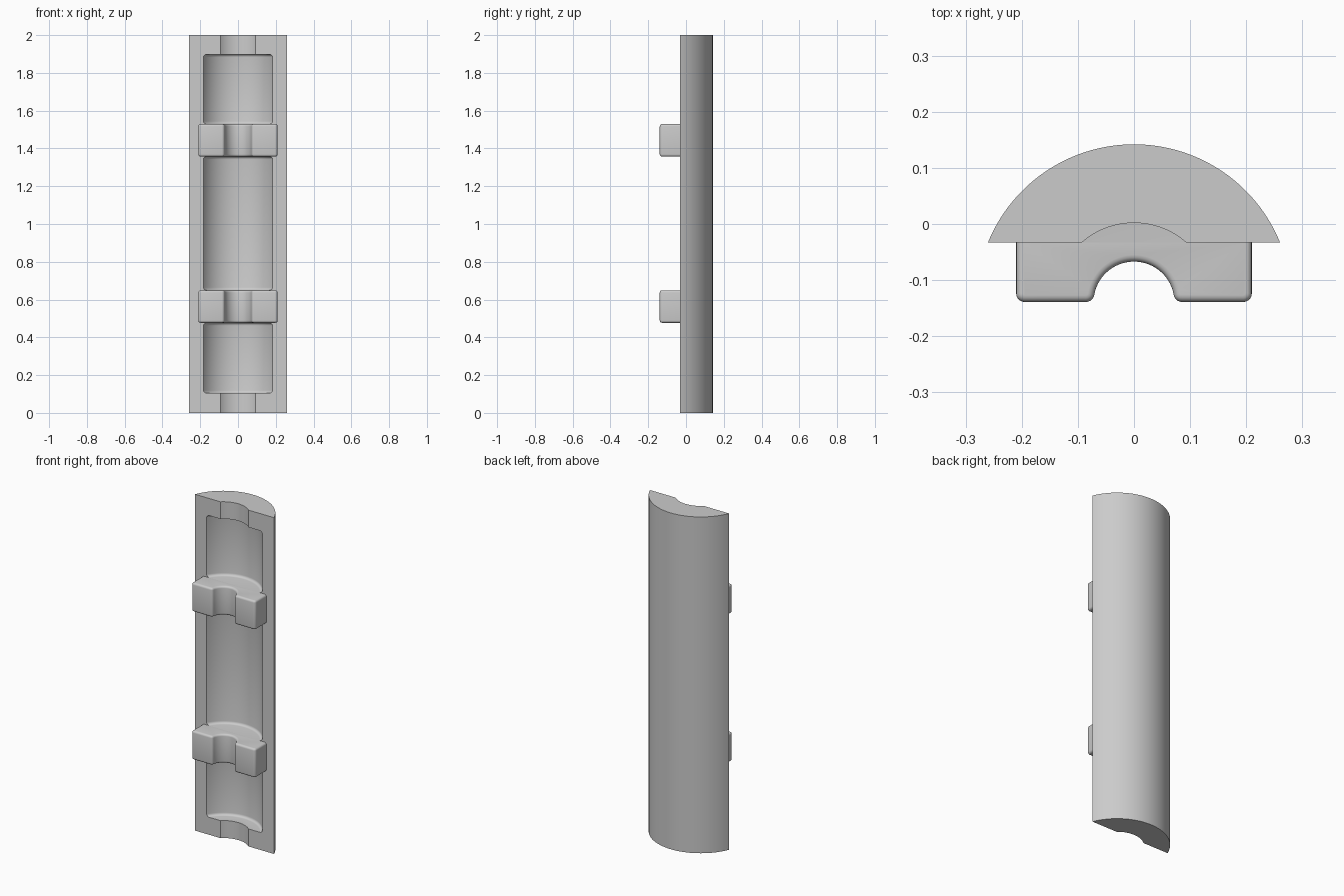
import bpy, bmesh
from math import sin, cos, radians, degrees, asin, sqrt

if "Cube" in bpy.data.objects:
    bpy.data.objects.remove(bpy.data.objects["Cube"])

AXIS_Y = -0.139      # shared axis of every round surface
FACE_Y = -0.033      # flat split face
R_OUTER, R_CAVITY, R_GROOVE, R_HOLE = 0.281, 0.2115, 0.141, 0.072
CAVITY_ENDS = (0.104, 1.898)
CLAMP_MIDS, CLAMP_HALF = (0.563, 1.443), 0.086

grey = bpy.data.materials.new("plain grey")
grey.use_nodes = True
colour = (0.6, 0.6, 0.6, 1)
grey.diffuse_color = colour
grey.node_tree.nodes["Principled BSDF"].inputs["Base Color"].default_value = colour


def arc(cx, cy, r, a0, a1, n):
    steps = [radians(a0 + (a1 - a0) * i / n) for i in range(n + 1)]
    return [(cx + r * cos(a), cy + r * sin(a)) for a in steps]


def finish(bm, name):
    bmesh.ops.recalc_face_normals(bm, faces=bm.faces)
    mesh = bpy.data.meshes.new(name)
    bm.to_mesh(mesh)
    bm.free()
    mesh.materials.append(grey)
    ob = bpy.data.objects.new(name, mesh)
    bpy.context.collection.objects.link(ob)
    return ob


def prism(points, z0, z1):
    bm = bmesh.new()
    base = bm.faces.new([bm.verts.new((x, y, z0)) for x, y in points])
    top = bmesh.ops.extrude_face_region(bm, geom=[base], use_keep_orig=True)["geom"]
    moved = [v for v in top if isinstance(v, bmesh.types.BMVert)]
    bmesh.ops.translate(bm, verts=moved, vec=(0, 0, z1 - z0))
    bmesh.ops.recalc_face_normals(bm, faces=bm.faces)
    return bm


def rim_edges(bm):
    return [e for e in bm.edges if abs(e.verts[0].co.z - e.verts[1].co.z) < 1e-5]


def smooth(ob):
    bpy.ops.object.select_all(action="DESELECT")
    ob.select_set(True)
    bpy.context.view_layer.objects.active = ob
    bpy.ops.object.shade_smooth_by_angle(angle=radians(35))


def cut_round(target, radius, z0, z1, fillet=0):
    bm = prism(arc(0, AXIS_Y, radius, 0, 360, 96)[:-1], z0, z1)
    if fillet:
        bmesh.ops.bevel(bm, geom=rim_edges(bm), offset=fillet, segments=4,
                        profile=0.5, affect="EDGES")
    cutter = finish(bm, "cutter")
    cutter.hide_render = True
    mod = target.modifiers.new("cut", "BOOLEAN")
    mod.operation, mod.solver, mod.object = "DIFFERENCE", "EXACT", cutter
    bpy.context.view_layer.objects.active = target
    bpy.ops.object.modifier_apply(modifier=mod.name)
    bpy.data.objects.remove(cutter)


# Half shell: circular segment with three pockets and an open groove at each end
start = degrees(asin((FACE_Y - AXIS_Y) / R_OUTER))
shell = finish(prism(arc(0, AXIS_Y, R_OUTER, start, 180 - start, 72), 0, 2), "half_shell")
stops = [CAVITY_ENDS[0]]
for mid in CLAMP_MIDS:
    stops += [mid - CLAMP_HALF, mid + CLAMP_HALF]
stops.append(CAVITY_ENDS[1])
for low, high in zip(stops[::2], stops[1::2]):
    cut_round(shell, R_CAVITY, low, high, 0.015)
cut_round(shell, R_GROOVE, -0.1, 0.2)
cut_round(shell, R_GROOVE, 1.8, 2.1)
smooth(shell)

# Clamp outline: right half with rounded corners, then mirrored
r, half_w = 0.015, 0.21
lip_x = sqrt((R_HOLE + r) ** 2 - r ** 2)
lip_angle = degrees(asin(r / (R_HOLE + r)))
right = [(half_w, FACE_Y)]
right += arc(half_w - r, AXIS_Y + r, r, 0, -90, 5)
right += arc(lip_x, AXIS_Y + r, r, 270, 180 + lip_angle, 5)
right += arc(0, AXIS_Y, R_HOLE, lip_angle, 90, 18)[1:]
outline = right + [(-x, y) for x, y in reversed(right[:-1])]

# Clamps: softened edges everywhere except against the shell
for side, mid in zip(("lower", "upper"), CLAMP_MIDS):
    bm = prism(outline, mid - CLAMP_HALF, mid + CLAMP_HALF)
    soft = [e for e in rim_edges(bm) if min(v.co.y for v in e.verts) < FACE_Y - 1e-4]
    bmesh.ops.bevel(bm, geom=soft, offset=0.012, segments=4, profile=0.5,
                    affect="EDGES", clamp_overlap=False)
    smooth(finish(bm, side + "_clamp"))
